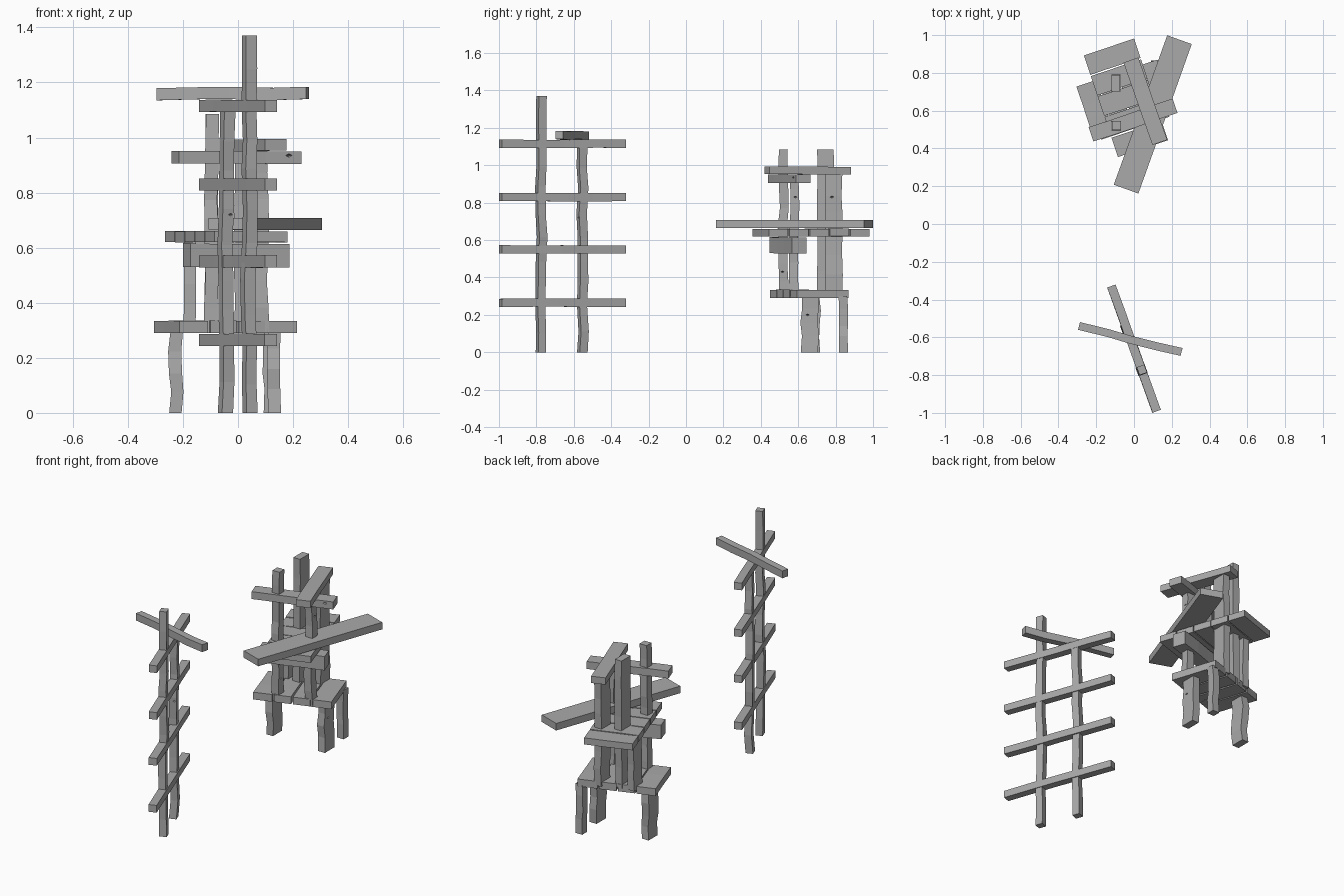
import bpy, bmesh, math, random
from mathutils import Matrix, Vector

if "Cube" in bpy.data.objects:
    bpy.data.objects.remove(bpy.data.objects["Cube"])

random.seed(7)
wood = bpy.data.materials.new("weathered_grey_wood")
wood.diffuse_color = (0.4, 0.4, 0.4, 1)
wood.use_nodes = True
wood.node_tree.nodes["Principled BSDF"].inputs["Base Color"].default_value = wood.diffuse_color


def add_mesh(name, bm):
    bmesh.ops.recalc_face_normals(bm, faces=bm.faces)
    mesh = bpy.data.meshes.new(name)
    bm.to_mesh(mesh)
    bm.free()
    mesh.materials.append(wood)
    ob = bpy.data.objects.new(name, mesh)
    bpy.context.collection.objects.link(ob)
    return ob


def timber(name, matrix, length, width, thick, parts, wobble):
    """Hewn bar along local x, built from slightly shifted sections."""
    bm = bmesh.new()
    rings = []
    for i in range(parts + 1):
        end = i in (0, parts)
        x = length * (i / parts - 0.5)
        if not end:
            x += random.uniform(-0.2, 0.2) * length / parts
        dy = random.uniform(-wobble, wobble)
        dz = random.uniform(-wobble, wobble)
        s = 1 + random.uniform(-1, 1) * wobble * 8
        rings.append([bm.verts.new((x, dy + a * width * s / 2, dz + b * thick * s / 2))
                      for a, b in ((-1, -1), (1, -1), (1, 1), (-1, 1))])
    for r, q in zip(rings, rings[1:]):
        for k in range(4):
            bm.faces.new((r[k], r[(k + 1) % 4], q[(k + 1) % 4], q[k]))
    bm.faces.new(rings[0])
    bm.faces.new(rings[-1])
    bm.transform(matrix)
    return add_mesh(name, bm)


def plank(name, x, y, z0, z1, length, width, angle, parts=3, wobble=0.0015):
    m = Matrix.Translation((x, y, (z0 + z1) / 2)) @ Matrix.Rotation(math.radians(angle), 4, 'Z')
    return timber(name, m, length, width, z1 - z0, parts, wobble)


def post(name, x, y, z0, z1, wx, wy, angle=0, parts=6, wobble=0.005):
    m = (Matrix.Translation((x, y, (z0 + z1) / 2)) @ Matrix.Rotation(math.radians(angle), 4, 'Z')
         @ Matrix.Rotation(-math.pi / 2, 4, 'Y'))
    return timber(name, m, z1 - z0, wy, wx, parts, wobble)


def chip(ob, loc, inward, size=0.022):
    """Cut a small pointed notch into a timber."""
    bm = bmesh.new()
    bmesh.ops.create_cone(bm, cap_ends=True, segments=4, radius1=size, radius2=0.001, depth=size * 2)
    bm.transform(Matrix.Translation(loc) @ Vector(inward).to_track_quat('Z', 'Y').to_matrix().to_4x4()
                 @ Matrix.Diagonal((1, 0.5, 1, 1)))
    cutter = add_mesh("chip_cutter", bm)
    cutter.hide_render = True
    cutter.hide_viewport = True
    mod = ob.modifiers.new("chip", 'BOOLEAN')
    mod.operation = 'DIFFERENCE'
    mod.solver = 'EXACT'
    mod.object = cutter


# Ladder frame: two uprights, four rungs, one loose bar on top
tall = post("ladder_tall_upright", 0.04, -0.775, 0, 1.37, 0.042, 0.044, 20, 11)
short = post("ladder_short_upright", -0.042, -0.553, 0, 1.10, 0.042, 0.044, 20, 9)
for z in (0.265, 0.55, 0.83, 1.115):
    rung = plank("ladder_rung", 0, -0.66, z - 0.022, z + 0.022, 0.705, 0.047, -70.2, 4, 0.001)
    chip(rung, (0.135, -0.965, z), (-0.95, -0.32, 0), 0.018)
bar = plank("ladder_top_bar", -0.02, -0.61, 1.138, 1.182, 0.56, 0.042, -14.5, 4, 0.003)
chip(tall, (0.068, -0.785, 1.29), (-1, 0.2, 0))
chip(short, (-0.025, -0.58, 0.72), (-0.3, 1, 0))
chip(short, (-0.07, -0.58, 0.45), (0.3, 1, 0))
chip(bar, (0.06, -0.632, 1.19), (0, 0, -1), 0.018)

# Tower legs
post("leg_left", -0.225, 0.67, 0, 0.30, 0.046, 0.09, 0, 4)
leg = post("leg_right", 0.13, 0.662, 0, 0.30, 0.046, 0.09, 0, 4)
post("leg_back", 0.115, 0.838, 0, 0.30, 0.046, 0.048, 0, 4)
chip(leg, (0.155, 0.65, 0.2), (-1, 0, 0))

# Lower platform: four planks side by side
ANGLE = 18.5
along = Vector((math.cos(math.radians(ANGLE)), math.sin(math.radians(ANGLE))))
across = Vector((-along.y, along.x))
base = Vector((-0.045, 0.66))
for off, w in ((-0.17, 0.11), (-0.058, 0.10), (0.052, 0.10), (0.168, 0.115)):
    p = base + along * off
    plank("lower_platform_plank", p.x, p.y, 0.29, 0.334, 0.292, w, ANGLE + 90, 3, 0.001)

# Tower posts
slim = post("front_left_post", -0.095, 0.522, 0.29, 1.085, 0.048, 0.048, 0, 8)
right = post("front_right_post", 0.085, 0.58, 0.29, 0.95, 0.048, 0.048, 0, 7)
post("back_left_post", -0.097, 0.748, 0.31, 1.085, 0.046, 0.09, 0, 7, 0.003)
back = post("back_right_post", 0.01, 0.79, 0.31, 0.95, 0.046, 0.09, 0, 6, 0.003)
post("middle_platform_post", -0.175, 0.745, 0.31, 0.63, 0.044, 0.08, 0, 4, 0.003)
chip(slim, (-0.068, 0.515, 0.43), (-1, 0, 0))
chip(right, (0.112, 0.575, 0.58), (-1, 0, 0))
chip(right, (0.112, 0.585, 0.83), (-1, 0, 0))
chip(back, (0.036, 0.78, 0.83), (-1, 0, 0))

# Middle platform: five planks resting on a cross beam
mid = Vector((-0.0425, 0.668))
for i in range(5):
    p = mid + across * (i - 2) * 0.1145
    plank("middle_platform_plank", p.x, p.y, 0.62, 0.66, 0.28, 0.108, ANGLE, 3, 0.001)
plank("cross_beam", -0.007, 0.547, 0.53, 0.615, 0.38, 0.083, 18.8, 3, 0.002)

# Loose long plank and the two top boards
plank("long_loose_plank", 0.10, 0.58, 0.665, 0.708, 0.84, 0.138, 70.3, 3, 0.001)
front = plank("upper_front_board", -0.005, 0.55, 0.905, 0.95, 0.47, 0.08, 18.8, 4, 0.0015)
chip(front, (0.185, 0.575, 0.935), (-0.2, 1, 0))
plank("upper_side_board", 0.06, 0.65, 0.951, 0.993, 0.462, 0.084, -70.7, 3, 0.0015)
